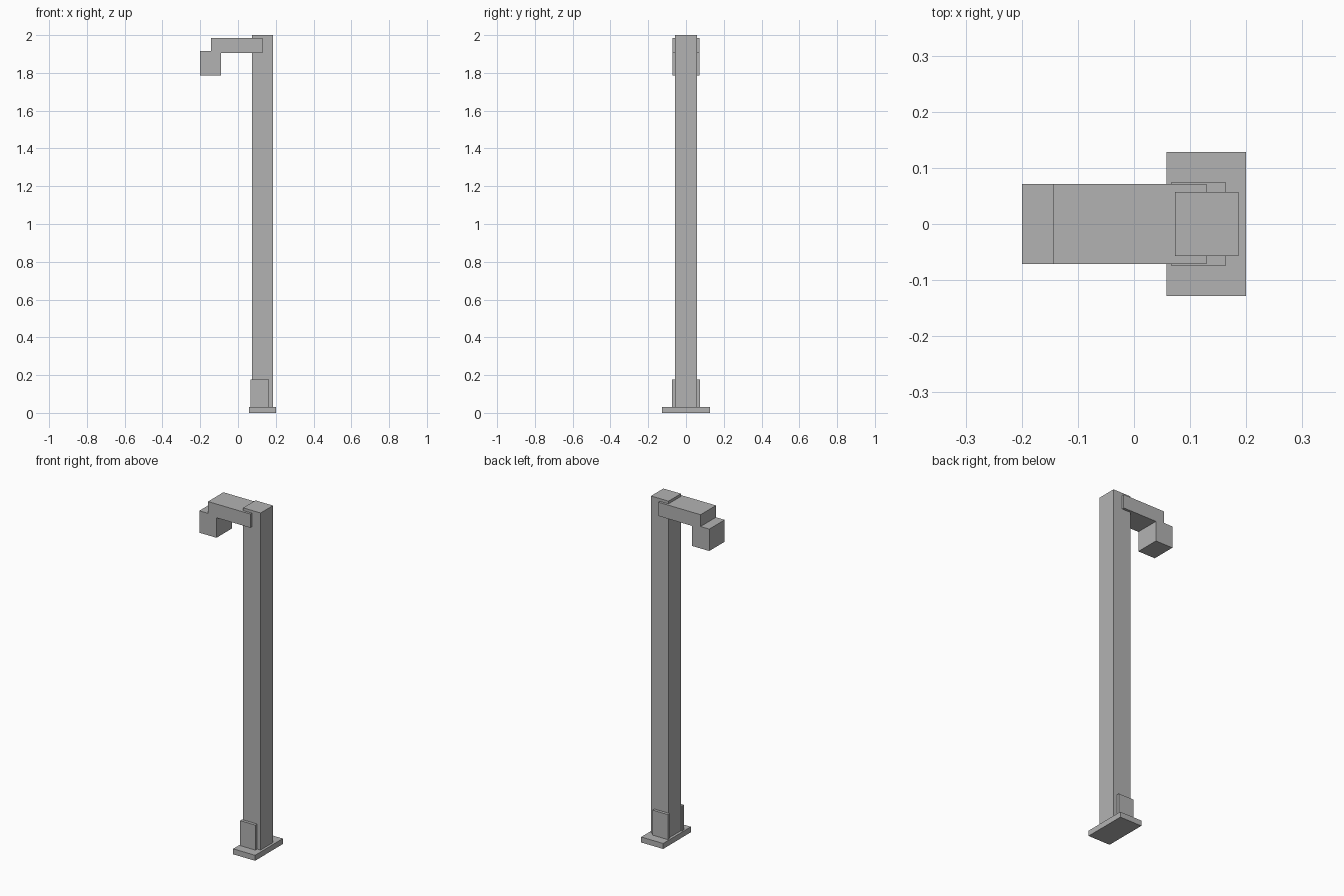
import bpy
import bmesh

old = bpy.data.objects.get("Cube")
if old:
    bpy.data.objects.remove(old, do_unlink=True)

# Single painted metal colour
grey = bpy.data.materials.new("plain_grey")
grey.use_nodes = True
colour = (0.45, 0.45, 0.45, 1.0)
grey.diffuse_color = colour
grey.node_tree.nodes["Principled BSDF"].inputs["Base Color"].default_value = colour


def extrude_profile(name, outline, y0, y1):
    """Extrude an x-z outline from y0 to y1."""
    bm = bmesh.new()
    face = bm.faces.new([bm.verts.new((x, y0, z)) for x, z in outline])
    result = bmesh.ops.extrude_face_region(bm, geom=[face])
    moved = [v for v in result["geom"] if isinstance(v, bmesh.types.BMVert)]
    bmesh.ops.translate(bm, verts=moved, vec=(0, y1 - y0, 0))
    bmesh.ops.recalc_face_normals(bm, faces=bm.faces)
    mesh = bpy.data.meshes.new(name)
    bm.to_mesh(mesh)
    bm.free()
    mesh.materials.append(grey)
    obj = bpy.data.objects.new(name, mesh)
    bpy.context.collection.objects.link(obj)
    return obj


def box(name, x, y, z):
    outline = [(x[0], z[0]), (x[1], z[0]), (x[1], z[1]), (x[0], z[1])]
    return extrude_profile(name, outline, *y)


# Foot plate and square post
base_top = 0.032
post_half = 0.057
box("base_plate", (0.058, 0.2), (-0.128, 0.128), (0, base_top))
box("post", (0.073, 0.186), (-post_half, post_half), (base_top, 2.0))

# Clamp plates on the front and back of the post foot
for name, side in (("front_clamp", -1), ("back_clamp", 1)):
    y = sorted((side * post_half, side * 0.074))
    box(name, (0.066, 0.164), y, (base_top, 0.178))

# Stepped arm with the hanging head at its end
arm = [(0.129, 1.984), (-0.144, 1.984), (-0.144, 1.915), (-0.2, 1.915),
       (-0.2, 1.787), (-0.089, 1.787), (-0.089, 1.904), (0.129, 1.904)]
extrude_profile("arm_and_head", arm, -0.071, 0.071)
